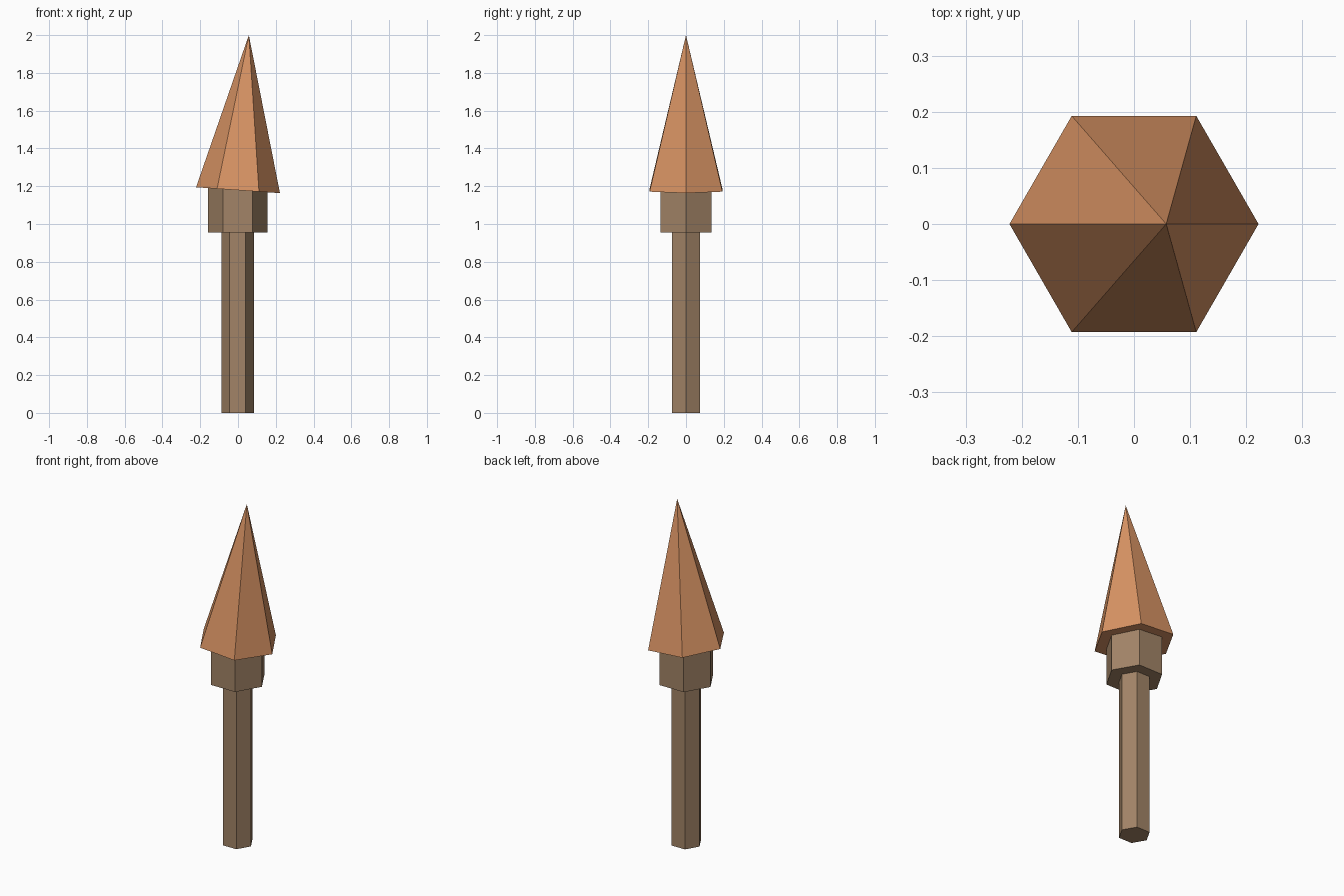
import bpy
import math

cube = bpy.data.objects.get("Cube")
if cube:
    bpy.data.objects.remove(cube, do_unlink=True)


def material(name, color):
    mat = bpy.data.materials.new(name)
    mat.use_nodes = True
    mat.diffuse_color = color
    mat.node_tree.nodes["Principled BSDF"].inputs["Base Color"].default_value = color
    return mat


def hex_part(name, mat, r_bottom, r_top, z_bottom, height, x=0.0, tilt=0.0):
    """Six-sided prism or spike with corners on +x and -x, leaning towards +x by tilt."""
    bpy.ops.mesh.primitive_cone_add(vertices=6, radius1=r_bottom, radius2=r_top, depth=height)
    obj = bpy.context.object
    obj.name = obj.data.name = name
    # Turn a corner to the x axis, then lean about the base centre
    for v in obj.data.vertices:
        px, py = v.co.x, v.co.y
        v.co = (py, -px, v.co.z + height / 2)
    obj.location = (x, 0, z_bottom)
    obj.rotation_euler = (0, tilt, 0)
    obj.data.materials.append(mat)
    return obj


wood = material("brown wood", (0.36, 0.23, 0.135, 1))
copper = material("orange copper", (0.68, 0.29, 0.125, 1))

# Straight handle, wider collar and slightly leaning pointed head
hex_part("shaft", wood, 0.086, 0.086, 0.0, 0.97, x=-0.002)
hex_part("collar", wood, 0.157, 0.157, 0.955, 0.24, x=-0.002)
hex_part("pointed_head", copper, 0.2225, 0.0, 1.179, 0.823, tilt=math.radians(4))
